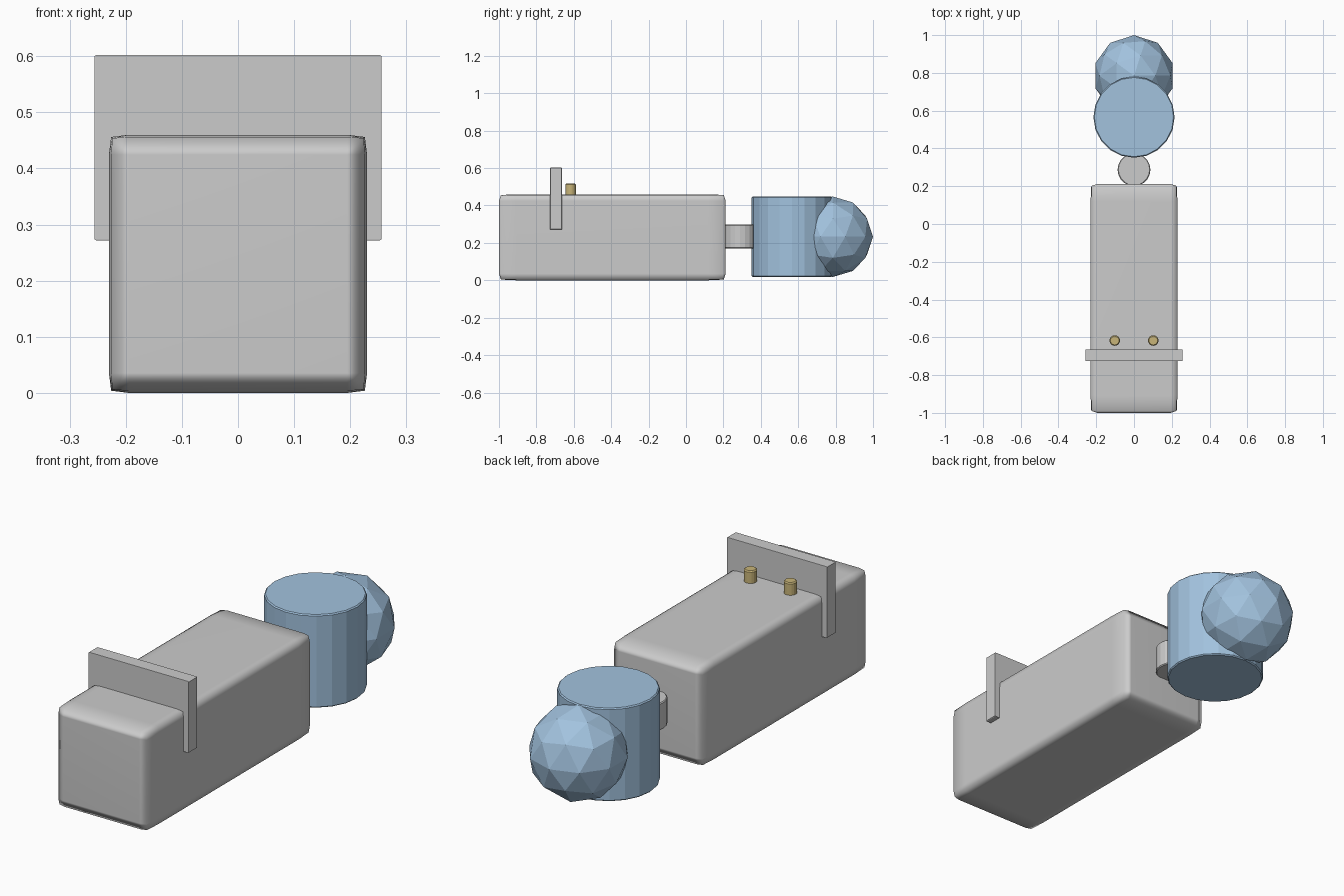
import bpy
import math

cube = bpy.data.objects.get("Cube")
if cube:
    bpy.data.objects.remove(cube, do_unlink=True)


def make_material(name, colour):
    mat = bpy.data.materials.new(name)
    mat.use_nodes = True
    mat.diffuse_color = (*colour, 1)
    mat.node_tree.nodes["Principled BSDF"].inputs["Base Color"].default_value = (*colour, 1)
    return mat


grey = make_material("light grey", (0.60, 0.60, 0.60))
blue = make_material("soft blue", (0.36, 0.54, 0.73))
brass = make_material("brass", (0.58, 0.46, 0.19))


def finish(name, mat):
    obj = bpy.context.object
    obj.name = name
    obj.data.materials.append(mat)
    return obj


def bevel(obj, width, segments=1, profile=0.5):
    mod = obj.modifiers.new("bevel", "BEVEL")
    mod.width = width
    mod.segments = segments
    mod.profile = profile
    mod.limit_method = "ANGLE"
    mod.angle_limit = math.radians(40)


def block(name, mat, centre, size):
    bpy.ops.mesh.primitive_cube_add(size=1, location=centre)
    obj = finish(name, mat)
    obj.scale = size
    return obj


def cylinder(name, mat, centre, radius, depth, sides, edge):
    bpy.ops.mesh.primitive_cylinder_add(vertices=sides, radius=radius, depth=depth, location=centre)
    obj = finish(name, mat)
    bevel(obj, edge)
    return obj


# Long body: the bevel is stretched with the block, so its ends are longer
body = block("body", grey, (0, -0.394, 0.23), (0.46, 1.212, 0.46))
bevel(body, 0.077, 2, 0.79)
bpy.ops.object.shade_smooth()
body.modifiers.new("flat_sides", "WEIGHTED_NORMAL")

# Upright plate straddling the body
plate = block("cross_plate", grey, (0, -0.695, 0.437), (0.512, 0.062, 0.33))
bevel(plate, 0.006)

# Pair of pegs behind the plate
for side, label in ((1, "left"), (-1, "right")):
    cylinder(label + "_peg", brass, (side * 0.102, -0.617, 0.47), 0.028, 0.094, 16, 0.005)

# Neck, drum and faceted ball at the back
cylinder("neck", grey, (0, 0.288, 0.234), 0.087, 0.126, 20, 0.004)
cylinder("drum", blue, (0, 0.566, 0.233), 0.215, 0.43, 20, 0.005)
bpy.ops.mesh.primitive_ico_sphere_add(subdivisions=2, radius=0.215, location=(0, 0.785, 0.233))
finish("ball", blue)
